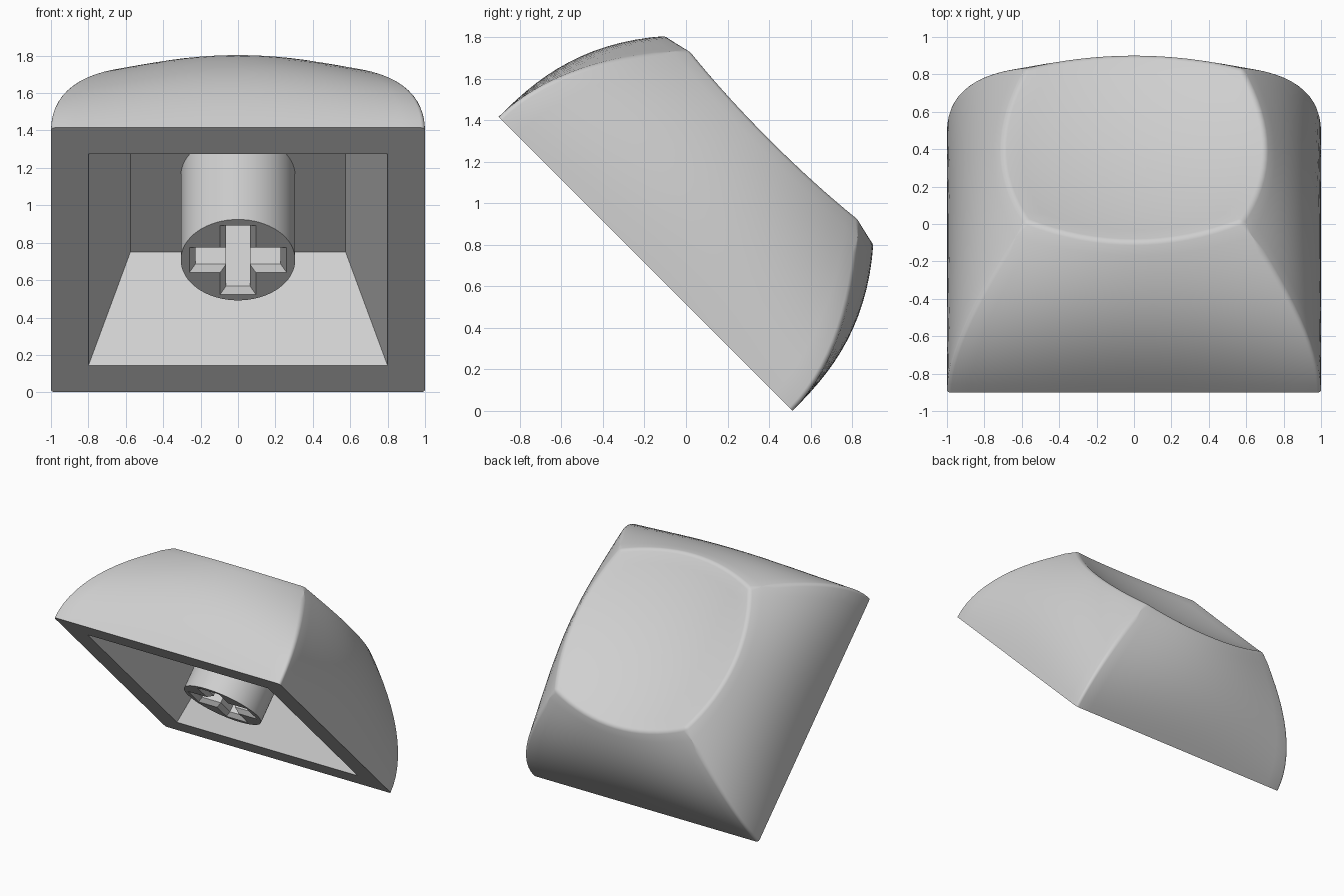
import bpy, bmesh, math
from mathutils import Matrix

if "Cube" in bpy.data.objects:
    bpy.data.objects.remove(bpy.data.objects["Cube"])

# The cap is modelled upright on its open base, then tipped 45 degrees
TIP = Matrix.Translation((0, -0.195, 0.708)) @ Matrix.Rotation(-math.pi / 4, 4, 'X')
CEILING = 0.636
SEG = 16      # points along each side of the cap

grey = bpy.data.materials.new("light_grey")
grey.diffuse_color = (0.63, 0.63, 0.63, 1)
grey.use_nodes = True
grey.node_tree.nodes["Principled BSDF"].inputs["Base Color"].default_value = grey.diffuse_color


def finish(bm, name):
    bmesh.ops.recalc_face_normals(bm, faces=bm.faces)
    bm.transform(TIP)
    mesh = bpy.data.meshes.new(name)
    bm.to_mesh(mesh)
    bm.free()
    mesh.materials.append(grey)
    obj = bpy.data.objects.new(name, mesh)
    bpy.context.collection.objects.link(obj)
    bpy.ops.object.select_all(action='DESELECT')
    obj.select_set(True)
    bpy.context.view_layer.objects.active = obj
    bpy.ops.object.shade_smooth_by_angle(angle=math.radians(30))


def bridge(bm, a, b):
    n = len(a)
    return [bm.faces.new((a[i], a[(i + 1) % n], b[(i + 1) % n], b[i])) for i in range(n)]


def outline(mid, corner):
    """Four-sided loop whose sides bulge from the corner out to mid."""
    pts = []
    for side in range(4):
        ca, sa = ((1, 0), (0, 1), (-1, 0), (0, -1))[side]
        for i in range(SEG):
            s = -1 + 2 * i / SEG
            out, along = mid - (mid - corner) * s * s, s * corner
            pts.append((out * ca - along * sa, out * sa + along * ca))
    return pts


def dish(x, y):
    return 0.765 + 3 - math.sqrt(9 - x * x - y * y)


# Cap shell: inner cavity, base border, curved walls and dished top
bm = bmesh.new()


def ring(pts, heights):
    return [bm.verts.new((x, y, z)) for (x, y), z in zip(pts, heights)]


n = 4 * SEG
rim = outline(0.703, 0.575)
rim_h = [dish(x, y) for x, y in rim]
loops = [ring(outline(0.575, 0.575), [CEILING] * n),
         ring(outline(0.8, 0.8), [0] * n)]
bm.faces.new(loops[0])
STEPS = 14
for k in range(STEPS + 1):
    t = k / STEPS
    loops.append(ring(outline(1 - 0.297 * t ** 2.5, 1 - 0.425 * t ** 1.9),
                      [t * h for h in rim_h]))
walls = loops[2:]
for f in (0.85, 0.68, 0.5, 0.33, 0.16):
    pts = [(x * f, y * f) for x, y in rim]
    loops.append(ring(pts, [dish(x, y) for x, y in pts]))
for a, b in zip(loops, loops[1:]):
    bridge(bm, a, b)
centre = bm.verts.new((0, 0, dish(0, 0)))
for i in range(n):
    bm.faces.new((loops[-1][i], loops[-1][(i + 1) % n], centre))

# Soften the top rim and the four corner ridges
soft = [bm.edges.get((walls[-1][i], walls[-1][(i + 1) % n])) for i in range(n)]
for c in range(0, n, SEG):
    soft += [bm.edges.get((a[c], b[c])) for a, b in zip(walls, walls[1:])]
bmesh.ops.bevel(bm, geom=soft, offset=0.022, offset_type='OFFSET', segments=4,
                profile=0.5, affect='EDGES', clamp_overlap=True)
finish(bm, "cap_shell")

# Stem: round post with a chamfered cross socket
bm = bmesh.new()


def cross(thick, length, z):
    a, b = thick, length
    pts = [(b, -a), (b, a), (a, a), (a, b), (-a, b), (-a, a),
           (-b, a), (-b, -a), (-a, -a), (-a, -b), (a, -b), (a, -a)]
    return [bm.verts.new((x, y, z)) for x, y in pts]


def circle(r, z, count=64):
    return [bm.verts.new((r * math.cos(2 * math.pi * i / count),
                          r * math.sin(2 * math.pi * i / count), z)) for i in range(count)]


low, high = circle(0.306, 0), circle(0.306, CEILING)
mouth = cross(0.095, 0.26, 0)
throat = cross(0.063, 0.228, 0.032)
end = cross(0.063, 0.228, CEILING - 0.01)
edges = [bm.edges.new((lp[i], lp[(i + 1) % len(lp)])) for lp in (low, mouth) for i in range(len(lp))]
bmesh.ops.triangle_fill(bm, edges=edges, use_beauty=True, normal=(0, 0, -1))
bridge(bm, low, high)
bridge(bm, mouth, throat)
bridge(bm, throat, end)
bm.faces.new(end)
bm.faces.new(high)
finish(bm, "stem")
